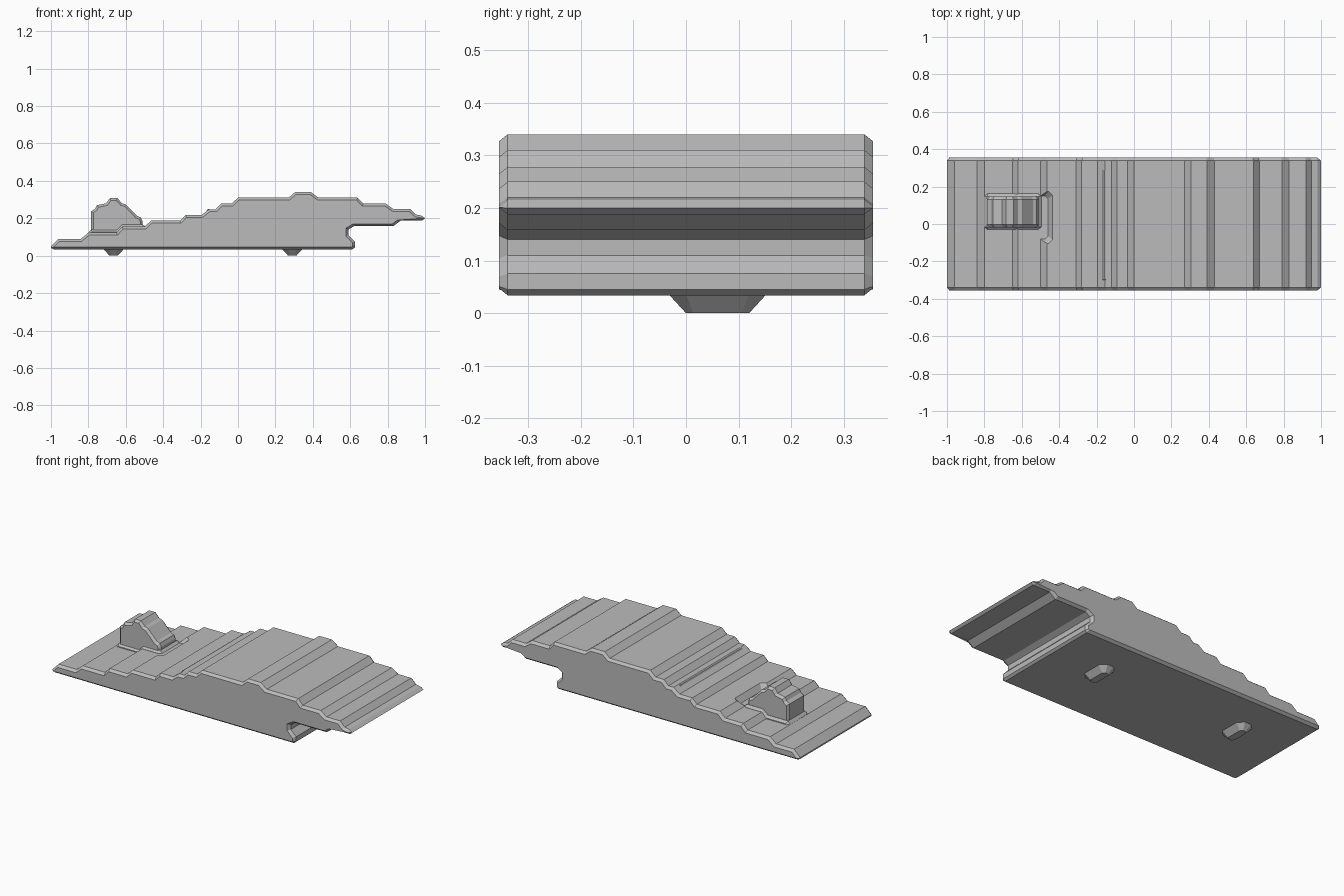
import bpy
import bmesh

cube = bpy.data.objects.get("Cube")
if cube:
    bpy.data.objects.remove(cube, do_unlink=True)

grey = bpy.data.materials.new("plain_grey")
grey.use_nodes = True
colour = (0.5, 0.5, 0.5, 1)
grey.diffuse_color = colour
grey.node_tree.nodes["Principled BSDF"].inputs["Base Color"].default_value = colour


def finish(name, bm):
    bmesh.ops.recalc_face_normals(bm, faces=bm.faces)
    mesh = bpy.data.meshes.new(name)
    bm.to_mesh(mesh)
    bm.free()
    mesh.materials.append(grey)
    obj = bpy.data.objects.new(name, mesh)
    bpy.context.collection.objects.link(obj)
    return obj


def prism(name, profile, y0, y1, chamfer):
    """Sweep an x-z profile along y and chamfer the rims of both ends."""
    bm = bmesh.new()
    a, b = y0 + chamfer, y1 - chamfer
    front = [bm.verts.new((x, a, z)) for x, z in profile]
    back = [bm.verts.new((x, b, z)) for x, z in profile]
    caps = [bm.faces.new(front), bm.faces.new(back[::-1])]
    for i in range(len(profile)):
        j = (i + 1) % len(profile)
        bm.faces.new((front[j], front[i], back[i], back[j]))
    bmesh.ops.recalc_face_normals(bm, faces=bm.faces)
    bmesh.ops.inset_individual(bm, faces=caps, thickness=chamfer * 0.8,
                               depth=chamfer, use_even_offset=True)
    return finish(name, bm)


def frustum(name, cx, cy, low, high, z0, z1, cut=0.3):
    """Taper between two corner-cut rectangles, given as half sizes."""
    bm = bmesh.new()
    rings = []
    for (hx, hy), z in ((low, z0), (high, z1)):
        c = cut * min(hx, hy)
        pts = [(hx, hy - c), (hx - c, hy), (c - hx, hy), (-hx, hy - c),
               (-hx, c - hy), (c - hx, -hy), (hx - c, -hy), (hx, c - hy)]
        rings.append([bm.verts.new((cx + x, cy + y, z)) for x, y in pts])
    bottom, top = rings
    bm.faces.new(bottom[::-1])
    bm.faces.new(top)
    for i in range(8):
        j = (i + 1) % 8
        bm.faces.new((bottom[i], bottom[j], top[j], top[i]))
    return finish(name, bm)


# Stepped main body with an undercut at the right end
body_top = [(-1, .05), (-.96, .09), (-.84, .09), (-.80, .123), (-.65, .123),
            (-.62, .155), (-.50, .155), (-.465, .187), (-.31, .187),
            (-.28, .218), (-.195, .218), (-.155, .248), (-.12, .248),
            (-.09, .278), (-.035, .278), (0, .31), (.27, .31), (.305, .34),
            (.39, .34), (.43, .31), (.64, .31), (.67, .278), (.79, .278),
            (.83, .25), (.92, .25), (.95, .22), (.98, .215), (1, .20)]
body_under = [(.985, .188), (.87, .188), (.83, .158), (.62, .158),
              (.59, .14), (.59, .11), (.625, .075), (.625, .045),
              (.612, .034), (-.985, .034), (-1, .042)]
body = prism("body", body_top + body_under, -.355, .355, .016)

# Recess in the step behind the raised block
cutter = frustum("recess_cutter", -.52, .035, (.06, .115), (.095, .15),
                 .1551, .20, .25)
cutter.hide_render = True
mod = body.modifiers.new("recess", 'BOOLEAN')
mod.operation = 'DIFFERENCE'
mod.object = cutter
mod.solver = 'EXACT'
bpy.context.view_layer.objects.active = body
bpy.ops.object.modifier_apply(modifier="recess")
bpy.data.objects.remove(cutter, do_unlink=True)

# Collar following the step under the raised block
prism("block_collar", [(-.80, .11), (-.80, .124), (-.785, .14), (-.65, .14),
                       (-.62, .168), (-.51, .168), (-.495, .155), (-.495, .11)],
      -.03, .163, .015)

# Raised block with a stepped crown
prism("raised_block", [(-.785, .12), (-.785, .237), (-.765, .25), (-.755, .27),
                       (-.705, .28), (-.685, .308), (-.645, .308),
                       (-.62, .28), (-.60, .275), (-.54, .213), (-.52, .205),
                       (-.51, .185), (-.51, .12)],
      -.018, .147, .015)

# Low raised strip across the slope
strip = [(-.172, .23), (-.165, .246), (-.158, .25), (-.15, .248), (-.15, .24)]
prism("slope_strip", strip, -.30, .29, .002)

# Two tapered pegs under the base
for side, x in (("left", .29), ("right", -.665)):
    frustum(side + "_peg", x, .06, (.022, .06), (.055, .093), 0, .036, .6)
